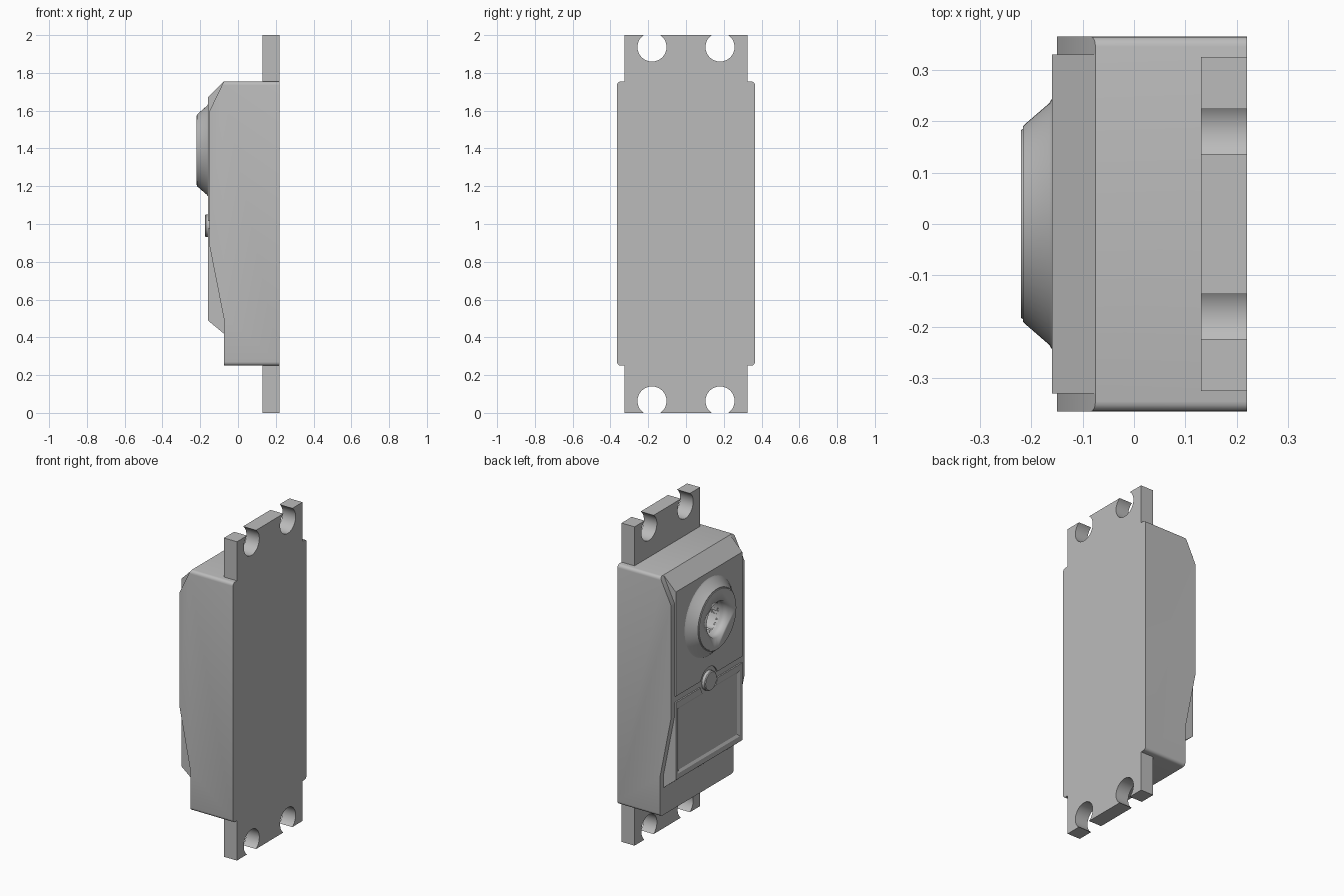
import bpy, bmesh
from math import pi, cos, sin

default = bpy.data.objects.get("Cube")
if default:
    bpy.data.objects.remove(default)

GREY = (0.5, 0.5, 0.5, 1)
grey = bpy.data.materials.new("plain grey")
grey.use_nodes = True
grey.diffuse_color = GREY
grey.node_tree.nodes["Principled BSDF"].inputs["Base Color"].default_value = GREY


def finish(name, bm, smooth=False):
    bmesh.ops.recalc_face_normals(bm, faces=bm.faces)
    mesh = bpy.data.meshes.new(name)
    bm.to_mesh(mesh)
    bm.free()
    mesh.materials.append(grey)
    ob = bpy.data.objects.new(name, mesh)
    bpy.context.collection.objects.link(ob)
    if smooth:
        bpy.ops.object.select_all(action='DESELECT')
        ob.select_set(True)
        bpy.context.view_layer.objects.active = ob
        bpy.ops.object.shade_smooth_by_angle(angle=0.5)
    return ob


def loft(name, rings, smooth=False):
    """Skin a row of equal closed rings and cap both ends."""
    bm = bmesh.new()
    loops = [[bm.verts.new(p) for p in ring] for ring in rings]
    for a, b in zip(loops, loops[1:]):
        for i in range(len(a)):
            j = (i + 1) % len(a)
            bm.faces.new((a[i], a[j], b[j], b[i]))
    bm.faces.new(loops[0])
    bm.faces.new(loops[-1])
    return finish(name, bm, smooth)


def side_profile(name, points, half):
    return loft(name, [[(x, y, z) for x, z in points] for y in (-half, half)])


def slab(name, x0, x1, half, z0, z1, taper=0):
    """Block along x whose x1 end is inset by taper."""
    rings = []
    for x, t in ((x0, 0), (x1, taper)):
        w, lo, hi = half - t, z0 + t, z1 - t
        rings.append([(x, -w, lo), (x, w, lo), (x, w, hi), (x, -w, hi)])
    return loft(name, rings)


def disc(name, profile, y, z, n=48):
    """Round solid about the x axis from (x, radius) pairs."""
    angles = [2 * pi * i / n for i in range(n)]
    rings = [[(x, y + r * cos(a), z + r * sin(a)) for a in angles] for x, r in profile]
    return loft(name, rings, True)


def cut(target, cutter):
    cutter.hide_render = True
    cutter.hide_set(True)
    mod = target.modifiers.new(cutter.name, 'BOOLEAN')
    mod.operation = 'DIFFERENCE'
    mod.solver = 'EXACT'
    mod.object = cutter


# Main housing with rounded corners along its depth
housing = side_profile("housing", [
    (0.22, 0.25), (-0.075, 0.25), (-0.075, 0.5), (-0.15, 0.88),
    (-0.15, 1.6), (-0.075, 1.755), (0.22, 1.755)], 0.365)
bm = bmesh.new()
bm.from_mesh(housing.data)
corners = [e for e in bm.edges
           if abs(e.verts[0].co.x - e.verts[1].co.x) > 0.2]
long_sides = [e for e in bm.edges if abs(e.verts[0].co.y) > 0.3
              and abs(e.verts[0].co.y - e.verts[1].co.y) < 0.01
              and e not in corners and max(v.co.x for v in e.verts) < 0]
bmesh.ops.bevel(bm, geom=corners, offset=0.02, segments=4,
                profile=0.5, affect='EDGES')
bm.to_mesh(housing.data)
bm.free()
bpy.ops.object.select_all(action='DESELECT')
housing.select_set(True)
bpy.context.view_layer.objects.active = housing
bpy.ops.object.shade_smooth_by_angle(angle=0.5)

# Raised face plate with sloped ends
face_plate = side_profile("face_plate", [
    (0, 0.42), (-0.075, 0.42), (-0.16, 0.49),
    (-0.16, 1.67), (-0.075, 1.755), (0, 1.7)], 0.33)

# Cover recess, dividing groove and button pocket
cut(face_plate, slab("cover_recess_cutter", -0.162, -0.151, 0.31, 0.52, 0.94, 0.018))
cut(face_plate, slab("groove_cutter", -0.2, -0.151, 0.4, 0.975, 1.015))
cut(face_plate, disc("button_pocket_cutter", [(-0.2, 0.085), (-0.151, 0.085)], 0, 0.99))

# Round push button
disc("button", [(-0.14, 0.06), (-0.17, 0.06), (-0.175, 0.055)], 0, 0.99, 32)

# Conical collar with a deep bore
collar = disc("collar", [
    (-0.14, 0.243), (-0.16, 0.243), (-0.165, 0.235), (-0.21, 0.196),
    (-0.216, 0.19), (-0.216, 0.185), (-0.22, 0.183)], 0, 1.39, 64)
bore = disc("bore_cutter", [(-0.3, 0.11), (0.12, 0.11)], 0, 1.39)
for part in (collar, face_plate, housing):
    cut(part, bore)

# Mounting tabs with open round notches
for name, z0, z1, notch_z in (("lower_tab", 0, 0.26, 0.063), ("upper_tab", 1.745, 2, 1.937)):
    tab = slab(name, 0.13, 0.22, 0.325, z0, z1)
    for side, y in (("left", 0.18), ("right", -0.18)):
        cut(tab, disc(f"{name}_{side}_notch_cutter", [(0.1, 0.077), (0.3, 0.077)], y, notch_z))
